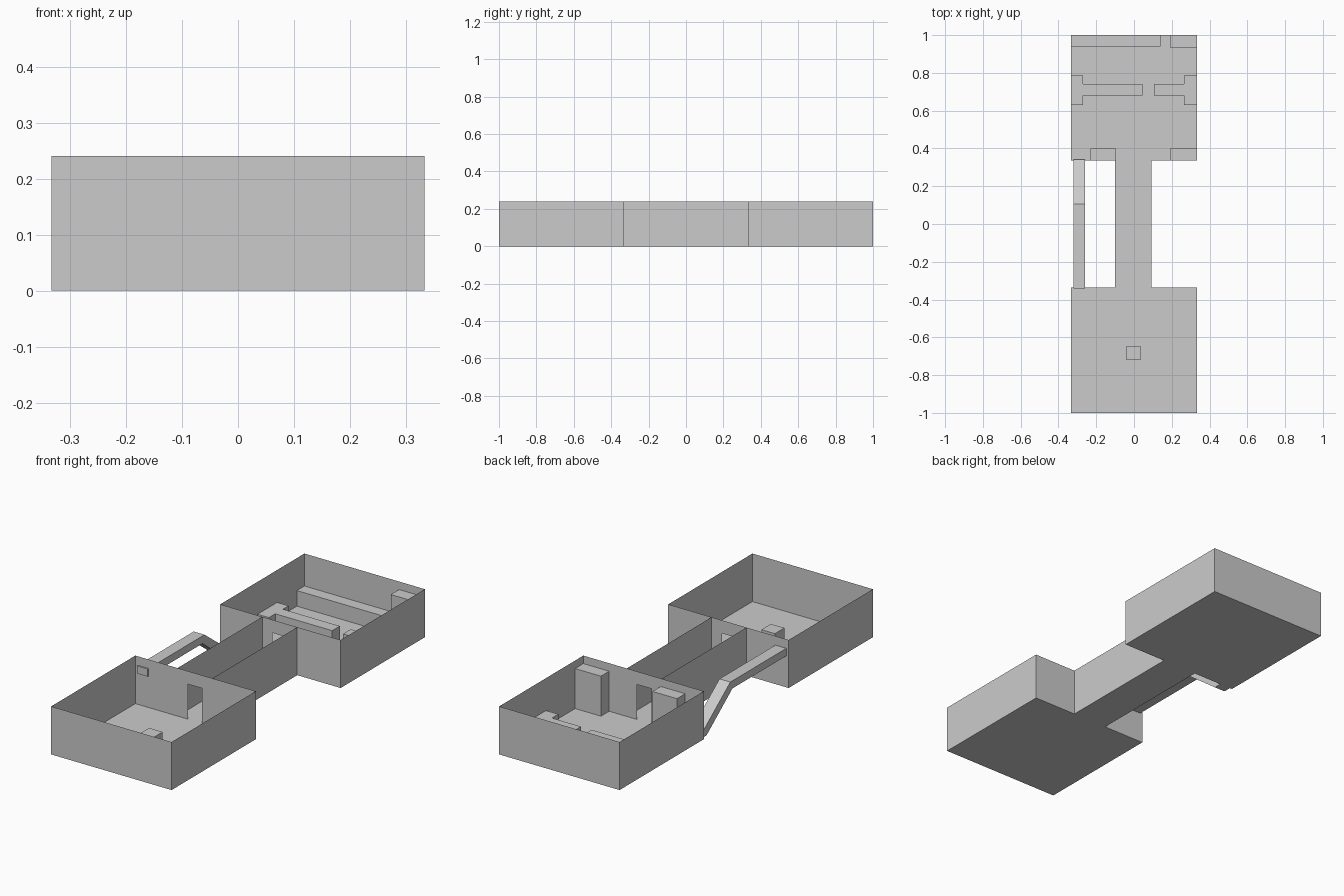
import bpy, bmesh

if "Cube" in bpy.data.objects:
    bpy.data.objects.remove(bpy.data.objects["Cube"])

H = 0.24              # wall height
HALF = 0.333          # room half width
NEAR = 0.335          # distance from the centre to each room's doorway wall
DOOR = (-0.043, 0.036, 0.175)
HALL = (-0.1, 0.093)


def mesh_object(name, polys, extrude=None):
    """Object from polygons; optionally extruded into a closed solid."""
    bm = bmesh.new()
    for poly in polys:
        bm.faces.new([bm.verts.new(p) for p in poly])
    bmesh.ops.remove_doubles(bm, verts=bm.verts[:], dist=1e-5)
    if extrude:
        ret = bmesh.ops.extrude_face_region(bm, geom=bm.faces[:], use_keep_orig=True)
        moved = [v for v in ret["geom"] if isinstance(v, bmesh.types.BMVert)]
        bmesh.ops.translate(bm, verts=moved, vec=extrude)
    bmesh.ops.recalc_face_normals(bm, faces=bm.faces[:])
    me = bpy.data.meshes.new(name)
    bm.to_mesh(me)
    bm.free()
    ob = bpy.data.objects.new(name, me)
    bpy.context.collection.objects.link(ob)
    return ob


def outline(points, z=0.0):
    return [(x, y, z) for x, y in points]


def rect(x0, x1, y0, y1):
    return [(x0, y0), (x1, y0), (x1, y1), (x0, y1)]


def wall(x0, y0, x1, y1):
    return [(x0, y0, 0), (x1, y1, 0), (x1, y1, H), (x0, y0, H)]


def block(name, points, height):
    return mesh_object(name, [outline(points)], (0, 0, height))


# Two open-topped rooms, each with a doorway facing the corridor
for name, s in (("front_room", -1), ("back_room", 1)):
    near, far = s * NEAR, s
    d0, d1, dz = DOOR
    door_profile = [(-HALF, 0), (d0, 0), (d0, dz), (d1, dz), (d1, 0),
                    (HALF, 0), (HALF, H), (-HALF, H)]
    mesh_object(name + "_floor", [outline(rect(-HALF, HALF, near, far))])
    mesh_object(name + "_walls", [
        wall(-HALF, near, -HALF, far),
        wall(-HALF, far, HALF, far),
        wall(HALF, far, HALF, near)])
    mesh_object(name + "_doorway_wall", [[(x, near, z) for x, z in door_profile]])

# Corridor between the rooms
mesh_object("corridor_floor", [outline(rect(*HALL, -NEAR, NEAR))])
for name, x in (("left", HALL[0]), ("right", HALL[1])):
    mesh_object("corridor_wall_" + name, [wall(x, -NEAR, x, NEAR)])

# Side duct: level run from the front room, then sloping down to the back room
duct = [(-0.342, 0.157), (0.09, 0.157), (0.295, 0.0), (0.342, 0.0),
        (0.342, 0.017), (0.107, 0.195), (-0.342, 0.195)]
mesh_object("side_duct", [[(-0.32, y, z) for y, z in duct]], (0.06, 0, 0))

# Pedestal in the front room
block("pedestal", rect(-0.04, 0.035, -0.72, -0.645), 0.075)

# Low cover and benches in the back room
block("low_cover_left", [(-HALF, 0.63), (-0.27, 0.63), (-0.27, 0.68), (0.045, 0.68),
                         (0.045, 0.74), (-0.27, 0.74), (-0.27, 0.785), (-HALF, 0.785)], 0.078)
block("low_cover_right", [(HALF, 0.63), (0.265, 0.63), (0.265, 0.68), (0.105, 0.68),
                          (0.105, 0.74), (0.265, 0.74), (0.265, 0.785), (HALF, 0.785)], 0.078)
block("back_bench", rect(-HALF, 0.14, 0.94, 1.0), 0.078)

# Tall cabinets in the back room
block("corner_cabinet", rect(0.19, HALF, 0.935, 1.0), 0.2)
block("door_cabinet_left", rect(-0.23, -0.095, NEAR, 0.4), 0.2)
block("door_cabinet_right", rect(0.19, HALF, NEAR, 0.4), 0.2)
